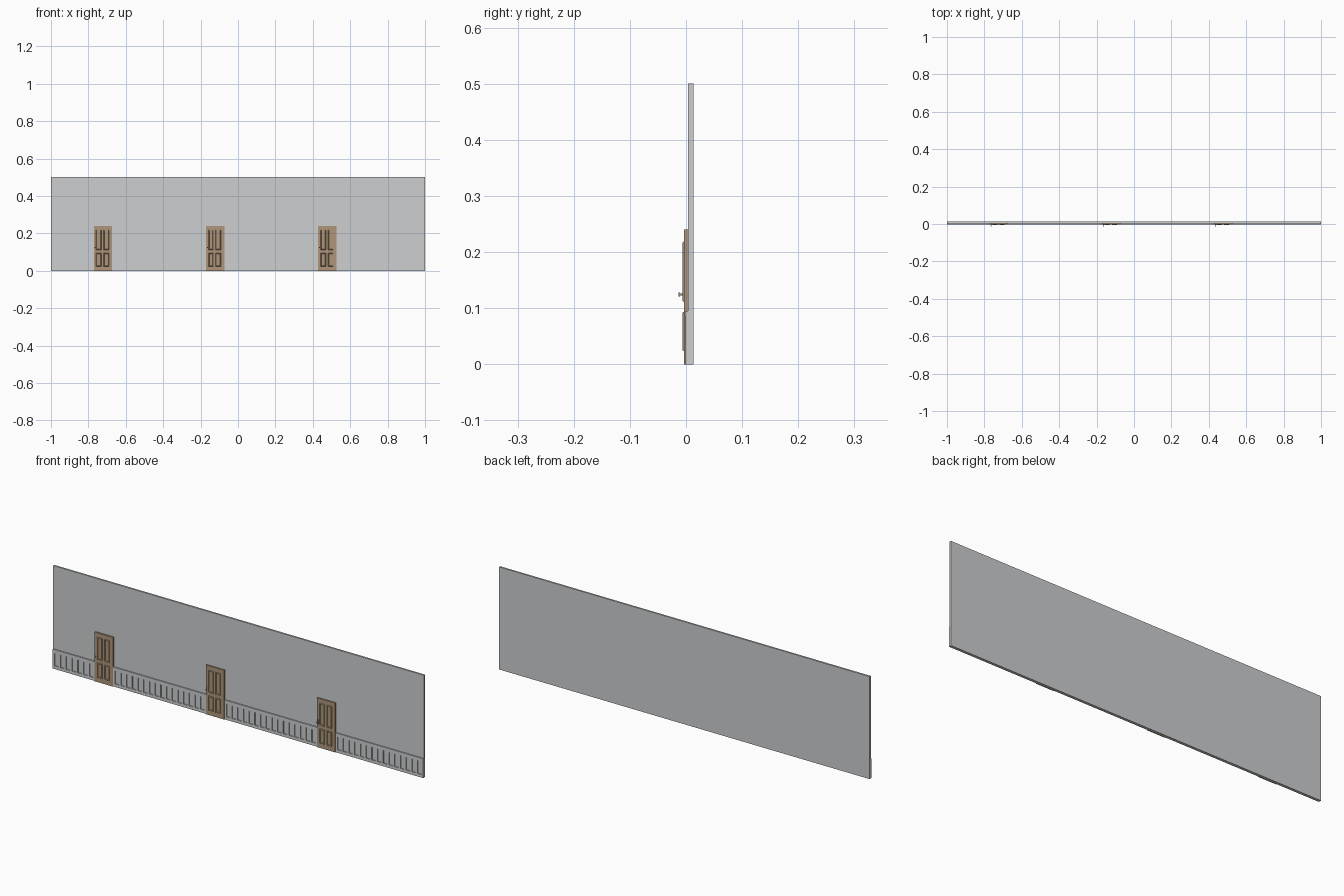
import bpy, bmesh
from mathutils import Matrix

if "Cube" in bpy.data.objects:
    bpy.data.objects.remove(bpy.data.objects["Cube"])


def material(name, rgb):
    m = bpy.data.materials.new(name)
    m.diffuse_color = (*rgb, 1)
    m.use_nodes = True
    m.node_tree.nodes["Principled BSDF"].inputs["Base Color"].default_value = m.diffuse_color
    return m


GREY = material("wall grey", (0.61, 0.62, 0.63))
BROWN = material("door brown", (0.425, 0.305, 0.195))


def finish(bm, name, mat):
    bmesh.ops.recalc_face_normals(bm, faces=bm.faces)
    me = bpy.data.meshes.new(name)
    bm.to_mesh(me)
    bm.free()
    me.materials.append(mat)
    ob = bpy.data.objects.new(name, me)
    bpy.context.collection.objects.link(ob)
    return ob


def box(bm, x0, x1, y0, y1, z0, z1):
    mat = Matrix.Translation(((x0 + x1) / 2, (y0 + y1) / 2, (z0 + z1) / 2))
    mat = mat @ Matrix.Diagonal((x1 - x0, y1 - y0, z1 - z0, 1))
    bmesh.ops.create_cube(bm, size=1, matrix=mat)


def moulding(bm, x0, x1, z0, z1):
    # raised rectangular frame with sloping sides
    loops = []
    for inset, y in ((0, -0.0035), (0.002, -0.006), (0.003, -0.006), (0.005, -0.0035)):
        a, b, c, d = x0 + inset, x1 - inset, z0 + inset, z1 - inset
        loops.append([bm.verts.new(p) for p in ((a, y, c), (b, y, c), (b, y, d), (a, y, d))])
    for l0, l1 in zip(loops, loops[1:] + loops[:1]):
        for i in range(4):
            j = (i + 1) % 4
            bm.faces.new((l0[i], l0[j], l1[j], l1[i]))


# main wall slab
bm = bmesh.new()
box(bm, -1, 1, 0.004, 0.013, 0, 0.5)
finish(bm, "wall", GREY)

DOORS = (-0.722, -0.122, 0.478)
HALF = 0.049

# wainscot between the doors: base, top rail and stiles around recessed panels
edges = [-1] + [d + s * HALF for d in DOORS for s in (-1, 1)] + [1]
for n in range(0, len(edges), 2):
    x0, x1 = edges[n], edges[n + 1]
    bm = bmesh.new()
    box(bm, x0, x1, -0.0005, 0.004, 0, 0.015)
    box(bm, x0, x1, -0.0005, 0.004, 0.077, 0.086)
    box(bm, x0, x1, -0.0015, 0.004, 0.086, 0.095)
    count = round((x1 - x0) / 0.032)
    pitch = (x1 - x0 - 0.01) / count
    for i in range(count + 1):
        x = x0 + i * pitch
        box(bm, x, x + 0.01, -0.0005, 0.004, 0.015, 0.077)
    finish(bm, f"wainscot_{n // 2 + 1}", GREY)

# doors with four moulded panels and a handle on the left
for n, cx in enumerate(DOORS, 1):
    bm = bmesh.new()
    box(bm, cx - HALF, cx + HALF, -0.0035, 0.004, 0, 0.24)
    finish(bm, f"door_{n}", BROWN)

    bm = bmesh.new()
    for px in (-0.036, 0.003):
        for z0, z1 in ((0.023, 0.094), (0.111, 0.219)):
            moulding(bm, cx + px, cx + px + 0.028, z0, z1)
    finish(bm, f"door_mouldings_{n}", BROWN)

    bm = bmesh.new()
    hx = cx - 0.042
    box(bm, hx - 0.003, hx + 0.003, -0.005, -0.0035, 0.115, 0.135)
    box(bm, hx - 0.0015, hx + 0.0015, -0.011, -0.005, 0.123, 0.126)
    box(bm, hx - 0.0025, hx + 0.0025, -0.013, -0.011, 0.121, 0.128)
    finish(bm, f"door_handle_{n}", BROWN)
